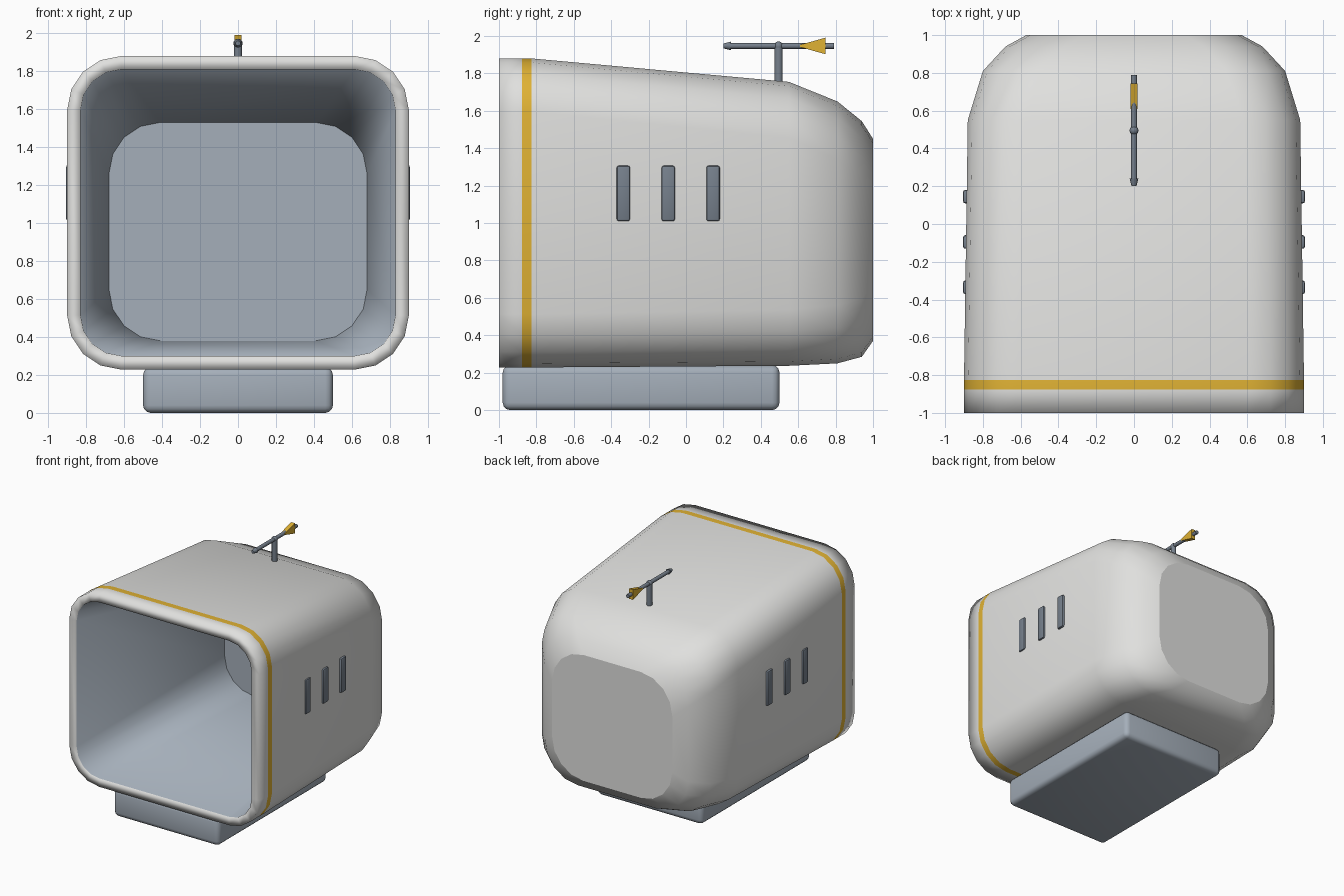
import bpy, bmesh, math
from mathutils import Matrix, Vector

if "Cube" in bpy.data.objects:
    bpy.data.objects.remove(bpy.data.objects["Cube"])


def material(name, r, g, b):
    lin = [((c / 255 + 0.055) / 1.055) ** 2.4 for c in (r, g, b)]
    m = bpy.data.materials.new(name)
    m.diffuse_color = (*lin, 1)
    m.use_nodes = True
    m.node_tree.nodes["Principled BSDF"].inputs["Base Color"].default_value = m.diffuse_color
    return m


WHITE = material("off white", 224, 224, 222)
BLUE = material("pale blue grey", 165, 175, 186)
SLATE = material("slate grey", 118, 128, 140)
GOLD = material("gold", 224, 178, 52)


def make(name, bm, *mats):
    bmesh.ops.recalc_face_normals(bm, faces=bm.faces)
    me = bpy.data.meshes.new(name)
    bm.to_mesh(me)
    bm.free()
    ob = bpy.data.objects.new(name, me)
    bpy.context.collection.objects.link(ob)
    for m in mats:
        me.materials.append(m)
    return ob


def smooth(ob, angle=40):
    bpy.ops.object.select_all(action='DESELECT')
    ob.select_set(True)
    bpy.context.view_layer.objects.active = ob
    bpy.ops.object.shade_smooth_by_angle(angle=math.radians(angle))


def box(name, lo, hi, mat, bevel, segs=3):
    bm = bmesh.new()
    bmesh.ops.create_cube(bm, size=1)
    lo, hi = Vector(lo), Vector(hi)
    for v in bm.verts:
        v.co = (lo + hi) / 2 + v.co * (hi - lo)
    bmesh.ops.bevel(bm, geom=bm.edges[:], offset=bevel, segments=segs,
                    profile=0.5, affect='EDGES')
    ob = make(name, bm, mat)
    smooth(ob)
    return ob


def rod(name, a, b, r1, r2, mat, sides=12):
    a, b = Vector(a), Vector(b)
    rot = (b - a).to_track_quat('Z', 'Y').to_matrix().to_4x4()
    bm = bmesh.new()
    bmesh.ops.create_cone(bm, cap_ends=True, segments=sides, radius1=r1, radius2=r2,
                          depth=(b - a).length,
                          matrix=Matrix.Translation((a + b) / 2) @ rot)
    ob = make(name, bm, mat)
    smooth(ob)
    return ob


# rounded rectangle cross-section at a given depth
def section(y, hx, z0, z1, r, n=4):
    pts = []
    for k, (cx, cz) in enumerate([(hx - r, z1 - r), (r - hx, z1 - r),
                                  (r - hx, z0 + r), (hx - r, z0 + r)]):
        for i in range(n + 1):
            a = math.pi / 2 * (k + i / n)
            pts.append((cx + r * math.cos(a), y, cz + r * math.sin(a)))
    return pts


# hollow shell: outside from back to front, over the rim, then inside to its back wall
sections = [
    (1.0, 0.57, 0.37, 1.45, 0.30),
    (0.94, 0.68, 0.285, 1.545, 0.31),
    (0.81, 0.80, 0.25, 1.65, 0.31),
    (0.55, 0.88, 0.237, 1.755, 0.30),
    (-0.825, 0.90, 0.228, 1.88, 0.285),
    (-0.877, 0.90, 0.228, 1.88, 0.285),
    (-1.0, 0.90, 0.228, 1.88, 0.285),
    (-1.0, 0.83, 0.30, 1.81, 0.215),
    (0.79, 0.68, 0.38, 1.53, 0.27),
]
bm = bmesh.new()
rings = [[bm.verts.new(p) for p in section(*s)] for s in sections]
for k in range(len(rings) - 1):
    a, b = rings[k], rings[k + 1]
    for i in range(len(a)):
        j = (i + 1) % len(a)
        f = bm.faces.new((a[i], a[j], b[j], b[i]))
        f.smooth = True
        f.material_index = {4: 1, 7: 2}.get(k, 0)   # stripe, lining
bm.faces.new(rings[0])
bm.faces.new(rings[-1]).material_index = 2
make("shell", bm, WHITE, GOLD, BLUE)

# base block
box("base", (-0.5, -0.98, 0), (0.5, 0.5, 0.24), BLUE, 0.04)

# three vents on each side
for side, label in ((1, "right"), (-1, "left")):
    for i in range(3):
        y = -0.335 + 0.24 * i
        xs = sorted((side * 0.86, side * 0.905))
        box(f"vent_{label}_{i + 1}", (xs[0], y - 0.036, 1.01),
            (xs[1], y + 0.036, 1.307), SLATE, 0.012, 2)

# wind vane
Z = 1.947
rod("vane_post", (0, 0.495, 1.70), (0, 0.495, Z), 0.022, 0.022, SLATE)
rod("vane_bar", (0, 0.23, Z), (0, 0.79, Z), 0.016, 0.016, SLATE)
rod("vane_tip", (0, 0.24, Z), (0, 0.2, Z), 0.023, 0.013, SLATE)
bm = bmesh.new()
bmesh.ops.create_uvsphere(bm, u_segments=12, v_segments=8, radius=0.024,
                          matrix=Matrix.Translation((0, 0.495, Z)))
smooth(make("vane_pivot", bm, SLATE))

# triangular tail fin
bm = bmesh.new()
outline = [(0.61, Z - 0.006), (0.745, Z - 0.044), (0.745, Z + 0.044), (0.61, Z + 0.006)]
l, r = [[bm.verts.new((x, y, z)) for y, z in outline] for x in (-0.018, 0.018)]
bm.faces.new(l)
bm.faces.new(r)
for i in range(4):
    j = (i + 1) % 4
    bm.faces.new((l[i], l[j], r[j], r[i]))
make("vane_fin", bm, GOLD)
